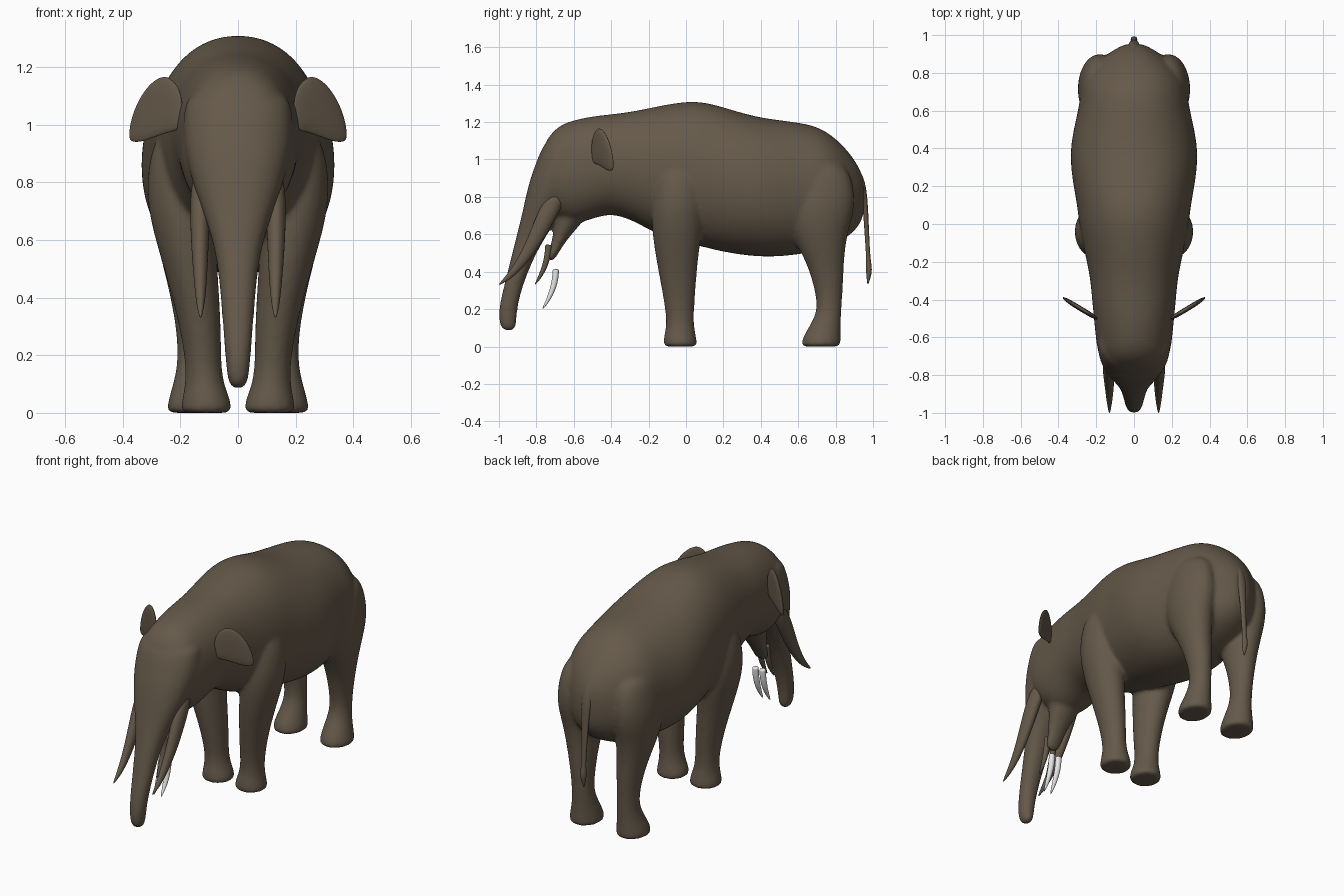
import bpy, bmesh, math
from mathutils import Vector


def material(name, rgb):
    m = bpy.data.materials.new(name)
    m.diffuse_color = (*rgb, 1)
    return m


HIDE = material("brown hide", (0.13, 0.10, 0.068))
IVORY = material("pale ivory", (0.8, 0.8, 0.8))


def loft(bm, sections, normal=None, power=2.0, sides=16):
    """Closed skin through ellipses (x, y, z, half width in x, other half size)."""
    pts = [Vector(s[:3]) for s in sections]
    rings = []
    for i, (p, s) in enumerate(zip(pts, sections)):
        t = Vector(normal) if normal else pts[min(i + 1, len(pts) - 1)] - pts[max(i - 1, 0)]
        side = Vector((1, 0, 0))
        up = t.cross(side).normalized()
        ring = []
        for k in range(sides):
            a = 2 * math.pi * k / sides
            c, d = math.cos(a), math.sin(a)
            c = math.copysign(abs(c) ** (2 / power), c)
            d = math.copysign(abs(d) ** (2 / power), d)
            ring.append(bm.verts.new(p + side * c * s[3] + up * d * s[4]))
        rings.append(ring)
    for a, b in zip(rings, rings[1:]):
        for k in range(sides):
            j = (k + 1) % sides
            bm.faces.new((a[k], a[j], b[j], b[k]))
    bm.faces.new(rings[0][::-1])
    bm.faces.new(rings[-1])


def finish(bm, name, mat, levels=2):
    bmesh.ops.recalc_face_normals(bm, faces=bm.faces)
    me = bpy.data.meshes.new(name)
    bm.to_mesh(me)
    bm.free()
    for p in me.polygons:
        p.use_smooth = True
    me.materials.append(mat)
    ob = bpy.data.objects.new(name, me)
    bpy.context.collection.objects.link(ob)
    if levels:
        sub = ob.modifiers.new("round", 'SUBSURF')
        sub.levels = sub.render_levels = levels
    return ob


def pair(name, mat, sections):
    for sx, label in ((-1, "left"), (1, "right")):
        bm = bmesh.new()
        loft(bm, [(sx * s[0], *s[1:]) for s in sections], sides=10)
        finish(bm, f"{label}_{name}", mat)


skin = bmesh.new()

# torso, neck and skull: y, top, bottom, half width
torso = [(-0.77, 1.05, 0.75, 0.12), (-0.74, 1.12, 0.72, 0.165), (-0.68, 1.185, 0.68, 0.195),
         (-0.6, 1.215, 0.645, 0.205), (-0.5, 1.235, 0.68, 0.215), (-0.4, 1.245, 0.71, 0.225),
         (-0.28, 1.26, 0.67, 0.235), (-0.15, 1.29, 0.59, 0.265), (0.0, 1.317, 0.55, 0.295),
         (0.1, 1.312, 0.525, 0.305), (0.2, 1.285, 0.50, 0.325), (0.36, 1.235, 0.475, 0.347),
         (0.5, 1.215, 0.475, 0.325), (0.62, 1.2, 0.49, 0.295), (0.72, 1.175, 0.51, 0.285),
         (0.81, 1.11, 0.55, 0.245), (0.89, 1.02, 0.6, 0.16), (0.935, 0.94, 0.66, 0.085),
         (0.955, 0.88, 0.72, 0.04)]
loft(skin, [(0, y, (t + b) / 2, w, (t - b) / 2) for y, t, b, w in torso],
     normal=(0, 1, 0), power=2.15, sides=20)

# face and trunk: z, front y, back y, half width
trunk = [(1.12, -0.73, -0.52, 0.17), (1.06, -0.775, -0.5, 0.19), (0.98, -0.805, -0.5, 0.197),
         (0.9, -0.835, -0.54, 0.187), (0.8, -0.86, -0.6, 0.162), (0.7, -0.88, -0.68, 0.125),
         (0.6, -0.905, -0.74, 0.09), (0.5, -0.93, -0.80, 0.07), (0.35, -0.967, -0.865, 0.057),
         (0.22, -1.0, -0.9, 0.047), (0.14, -1.003, -0.905, 0.04), (0.1, -0.99, -0.91, 0.032),
         (0.085, -0.97, -0.925, 0.02)]
loft(skin, [(0, (f + b) / 2, z, w, (b - f) / 2) for z, f, b, w in trunk],
     normal=(0, 0, 1), power=2.2)

# lower jaw
loft(skin, [(0, -0.58, 0.78, 0.13, 0.1), (0, -0.64, 0.66, 0.085, 0.065),
            (0, -0.68, 0.57, 0.058, 0.036), (0, -0.71, 0.5, 0.048, 0.026),
            (0, -0.73, 0.46, 0.04, 0.02)])

# legs: z, front y, back y, centre x, half width
front_leg = [(1.0, -0.13, 0.07, 0.19, 0.07), (0.9, -0.17, 0.1, 0.2, 0.11),
             (0.75, -0.19, 0.105, 0.2, 0.122), (0.62, -0.185, 0.09, 0.185, 0.11),
             (0.48, -0.165, 0.067, 0.16, 0.092), (0.3, -0.13, 0.052, 0.13, 0.073),
             (0.17, -0.108, 0.043, 0.12, 0.063), (0.1, -0.108, 0.045, 0.116, 0.068),
             (0.045, -0.122, 0.058, 0.11, 0.086), (0.015, -0.122, 0.06, 0.11, 0.09),
             (0.001, -0.12, 0.058, 0.11, 0.088), (0.0, -0.11, 0.05, 0.11, 0.08)]
hind_leg = [(1.0, 0.6, 0.84, 0.17, 0.08), (0.88, 0.53, 0.9, 0.18, 0.11),
            (0.74, 0.52, 0.91, 0.185, 0.12), (0.62, 0.55, 0.87, 0.18, 0.11),
            (0.5, 0.615, 0.85, 0.17, 0.09), (0.4, 0.66, 0.845, 0.16, 0.075),
            (0.28, 0.692, 0.838, 0.152, 0.062), (0.19, 0.7, 0.832, 0.15, 0.06),
            (0.12, 0.665, 0.828, 0.15, 0.07), (0.05, 0.622, 0.828, 0.155, 0.088),
            (0.015, 0.615, 0.828, 0.155, 0.092), (0.001, 0.617, 0.826, 0.155, 0.09),
            (0.0, 0.63, 0.815, 0.155, 0.08)]
for leg in (front_leg, hind_leg):
    for sx in (-1, 1):
        loft(skin, [(sx * x, (f + b) / 2, z, w, (b - f) / 2) for z, f, b, x, w in leg],
             normal=(0, 0, 1))

# melt the body masses into one smooth skin
body = finish(skin, "body", HIDE)
rm = body.modifiers.new("merge", 'REMESH')
rm.mode = 'VOXEL'
rm.voxel_size = 0.011
rm.use_smooth_shade = True
sm = body.modifiers.new("soften", 'SMOOTH')
sm.factor = 0.5
sm.iterations = 8

# upper tusks, lower tusks and the pale pair hanging below them
pair("upper_tusk", HIDE, [(0.12, -0.66, 0.84, 0.03, 0.03), (0.13, -0.71, 0.77, 0.038, 0.055),
                          (0.132, -0.765, 0.66, 0.036, 0.05), (0.132, -0.82, 0.545, 0.03, 0.04),
                          (0.13, -0.89, 0.435, 0.022, 0.027), (0.13, -0.95, 0.37, 0.014, 0.016),
                          (0.13, -1.003, 0.328, 0.003, 0.003)])
lower = [(0.024, -0.695, 0.415, 0.018, 0.018), (0.024, -0.696, 0.405, 0.019, 0.018),
         (0.024, -0.70, 0.35, 0.019, 0.018), (0.024, -0.718, 0.29, 0.017, 0.015),
         (0.024, -0.742, 0.24, 0.011, 0.01), (0.024, -0.768, 0.2, 0.003, 0.003)]
pair("pale_lower_tusk", IVORY, lower)
pair("lower_tusk", HIDE, [(x, y - 0.04, z + 0.13, a, b) for x, y, z, a, b in lower])

# tail with a tuft
bm = bmesh.new()
loft(bm, [(0, 0.90, 0.95, 0.03, 0.03), (0, 0.94, 0.87, 0.034, 0.022), (0, 0.958, 0.78, 0.028, 0.015),
          (0, 0.967, 0.6, 0.018, 0.013), (0, 0.975, 0.47, 0.014, 0.011),
          (0, 0.978, 0.42, 0.02, 0.018), (0, 0.978, 0.385, 0.017, 0.015),
          (0, 0.972, 0.33, 0.003, 0.003)], sides=10)
finish(bm, "tail", HIDE)

# ears: thin leaf shapes swept backwards (x, z outline)
outline = [(0.19, 1.11), (0.225, 1.155), (0.255, 1.173), (0.3, 1.15), (0.345, 1.09), (0.372, 1.02),
           (0.382, 0.955), (0.37, 0.937), (0.335, 0.938), (0.29, 0.955), (0.235, 0.975), (0.19, 0.98)]
centre = Vector((0.275, 1.06))
for sx, label in ((-1, "left"), (1, "right")):
    bm = bmesh.new()
    rings = []
    for scale, off in ((0.35, -0.016), (0.75, -0.013), (0.96, -0.007), (1.0, 0),
                       (0.96, 0.007), (0.75, 0.012), (0.35, 0.014)):
        ring = []
        for p in outline:
            q = centre + (Vector(p) - centre) * scale
            y = -0.485 + (q.x - 0.22) * 0.6 + off
            ring.append(bm.verts.new((sx * q.x, y, q.y)))
        rings.append(ring)
    n = len(outline)
    for a, b in zip(rings, rings[1:]):
        for k in range(n):
            bm.faces.new((a[k], a[(k + 1) % n], b[(k + 1) % n], b[k]))
    bm.faces.new(rings[0])
    bm.faces.new(rings[-1])
    finish(bm, f"{label}_ear", HIDE)
